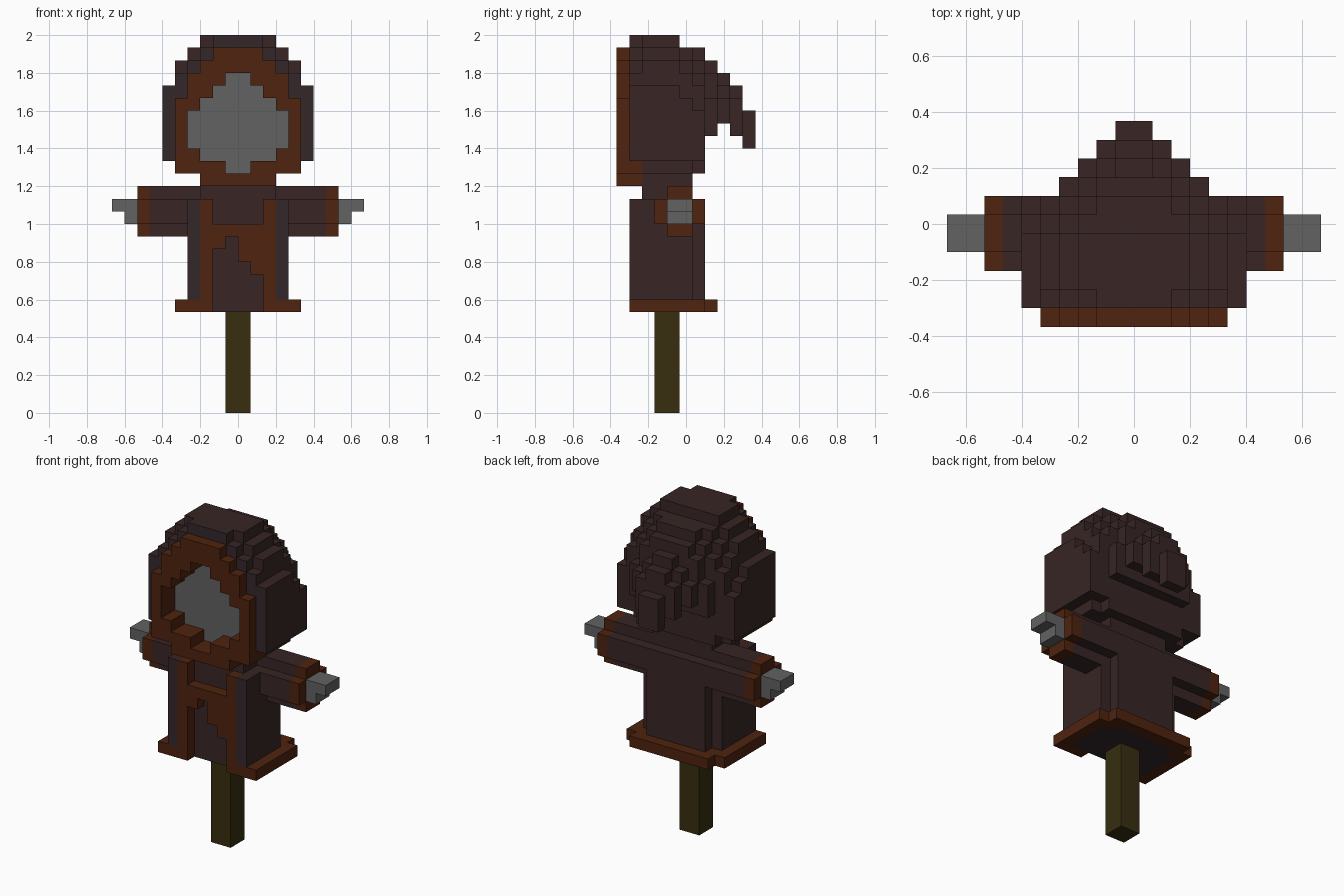
import bpy, bmesh

cube = bpy.data.objects.get("Cube")
if cube:
    bpy.data.objects.remove(cube, do_unlink=True)

U = 2 / 30          # block size
MID_Y = 5.5         # depth in blocks of the y = 0 plane


def make_mat(name, rgb):
    lin = [((c / 255 + 0.055) / 1.055) ** 2.4 for c in rgb]
    m = bpy.data.materials.new(name)
    m.use_nodes = True
    m.diffuse_color = (*lin, 1)
    m.node_tree.nodes["Principled BSDF"].inputs["Base Color"].default_value = (*lin, 1)
    return m


CLOTH = make_mat("dark cloth", (56, 37, 37))
CLOTH_COOL = make_mat("cool dark cloth", (51, 39, 42))
TRIM = make_mat("rust trim", (78, 35, 14))
GREY = make_mat("grey", (98, 98, 98))
WOOD = make_mat("olive wood", (55, 46, 16))


def blocks(*boxes):
    """Unit cells filled by boxes given as (x0, x1, y0, y1, z0, z1)."""
    return {(x, y, z) for x0, x1, y0, y1, z0, z1 in boxes
            for x in range(x0, x1) for y in range(y0, y1) for z in range(z0, z1)}


def mirror(cells):
    return {(-x - 1, y, z) for x, y, z in cells}


def build(name, cells, mats, rule=None):
    """Skin the outside of a set of cells; rule(normal, cell) picks the material."""
    bm = bmesh.new()
    verts = {}
    for cell in sorted(cells):
        for axis in range(3):
            for side in (0, 1):
                n = [0, 0, 0]
                n[axis] = 2 * side - 1
                if tuple(c + d for c, d in zip(cell, n)) in cells:
                    continue
                a, b = (axis + 1) % 3, (axis + 2) % 3
                ring = []
                for da, db in ((0, 0), (1, 0), (1, 1), (0, 1)):
                    p = list(cell)
                    p[axis] += side
                    p[a] += da
                    p[b] += db
                    p = tuple(p)
                    if p not in verts:
                        verts[p] = bm.verts.new((p[0] * U, (p[1] - MID_Y) * U, p[2] * U))
                    ring.append(verts[p])
                face = bm.faces.new(ring if side else ring[::-1])
                if rule:
                    face.material_index = rule(n, cell)
    # Merge flat neighbouring quads of one colour
    bmesh.ops.dissolve_limit(bm, angle_limit=0.01, verts=bm.verts[:],
                             edges=bm.edges[:], delimit={'MATERIAL'})
    mesh = bpy.data.meshes.new(name)
    bm.to_mesh(mesh)
    bm.free()
    for m in mats:
        mesh.materials.append(m)
    obj = bpy.data.objects.new(name, mesh)
    bpy.context.scene.collection.objects.link(obj)
    return obj


# Post
build("post", blocks((-1, 1, 3, 5, 0, 8)), [WOOD])

# Robe: body, narrower back, front side panels and neck
side_panel = blocks((3, 4, 1, 2, 9, 17))
robe = blocks((-4, 4, 2, 6, 8, 17), (-3, 3, 6, 7, 8, 17), (-3, 3, 2, 6, 17, 18))
robe |= side_panel | mirror(side_panel)
build("robe", robe, [CLOTH, CLOTH_COOL],
      lambda n, c: int((n[1] < 0 and c[1] == 1) or (n[2] < 0 and c[2] == 8)))

# Raised front trim: two strips, a crossbar and a ragged diagonal sash
strip = blocks((2, 3, 1, 2, 9, 17))
sash = blocks((-2, 2, 1, 2, 14, 15), (-2, -1, 1, 2, 13, 14),
              (0, 1, 1, 2, 12, 14), (1, 2, 1, 2, 11, 14))
build("robe_trim", strip | mirror(strip) | sash, [TRIM])

# Hem, open at the front
hem = blocks((-5, 5, 1, 7, 8, 9), (-4, 4, 7, 8, 8, 9)) - blocks((-2, 2, 1, 2, 8, 9)) - robe
build("hem", hem, [TRIM])


# Arms, built for the left and mirrored
def tube(x0, x1):
    return blocks((x0, x1, 4, 6, 14, 18), (x0, x1, 3, 7, 15, 17))


hand = blocks((8, 10, 4, 6, 16, 17), (8, 9, 4, 6, 15, 16))
for part, cells, mat in (("sleeve", tube(3, 7), CLOTH), ("cuff", tube(7, 8), TRIM),
                         ("hand", hand, GREY)):
    build("left_" + part, cells, [mat])
    build("right_" + part, mirror(cells), [mat])


# Stepped arches: (half width, bottom, top) columns over a depth range
def arch(y0, y1, steps):
    return blocks(*[(-w, w, y0, y1, z0, z1) for w, z0, z1 in steps])


OPENING = [(1, 19, 27), (2, 20, 26), (3, 20, 25), (4, 21, 24)]
RIM = [(2, 18, 29), (3, 18, 28), (4, 19, 27), (5, 19, 25)]

# Rim round the face opening, and the blank face set back inside
opening = arch(0, 3, OPENING)
rim = arch(0, 2, RIM) - opening
build("hood_rim", rim, [TRIM])
build("face", arch(2, 3, OPENING), [GREY])

# Hood: slices from the front to the hanging tip at the back
SLICES = [
    (1, 2, [(2, 20, 30), (3, 20, 29), (4, 20, 28), (5, 20, 27), (6, 20, 26)]),
    (2, 5, [(3, 18, 30), (4, 19, 29), (5, 19, 28), (6, 20, 26)]),
    (5, 6, [(3, 18, 29), (4, 19, 28), (5, 19, 27), (6, 20, 25)]),
    (6, 7, [(2, 19, 29), (3, 19, 28), (4, 19, 27), (5, 20, 26), (6, 20, 24)]),
    (7, 8, [(2, 22, 28), (3, 22, 27), (4, 22, 25)]),
    (8, 9, [(1, 23, 27), (2, 23, 26), (3, 23, 25)]),
    (9, 10, [(1, 22, 26), (2, 22, 25)]),
    (10, 11, [(1, 21, 24)]),
]
hood = set().union(*[arch(*s) for s in SLICES]) - opening - rim
build("hood", hood, [CLOTH, CLOTH_COOL], lambda n, c: int(n[1] < 0 and c[1] == 1))
